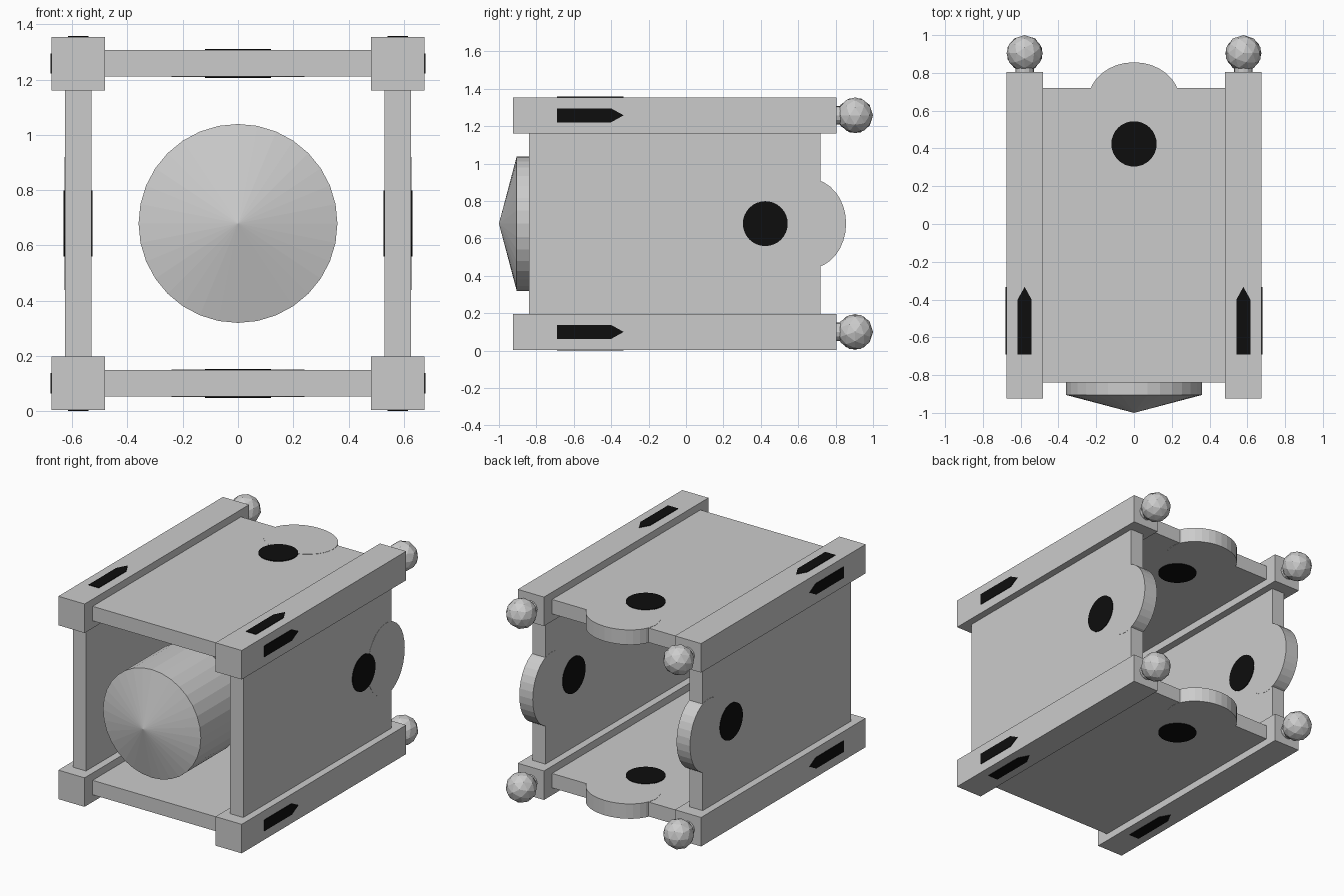
import bpy, bmesh, math
from mathutils import Matrix, Vector

if "Cube" in bpy.data.objects:
    bpy.data.objects.remove(bpy.data.objects["Cube"])

ZC = 0.679  # height of the central axis
black = bpy.data.materials.new("black")
black.diffuse_color = (0.004, 0.004, 0.004, 1)
black.use_nodes = True
black.node_tree.nodes["Principled BSDF"].inputs["Base Color"].default_value = black.diffuse_color


def finish(name, bm, matrix, mat=None):
    bmesh.ops.transform(bm, matrix=matrix, verts=bm.verts)
    bmesh.ops.recalc_face_normals(bm, faces=bm.faces)
    me = bpy.data.meshes.new(name)
    bm.to_mesh(me)
    bm.free()
    ob = bpy.data.objects.new(name, me)
    bpy.context.collection.objects.link(ob)
    if mat:
        me.materials.append(mat)
    return ob


def box(name, lo, hi, matrix):
    lo, hi = Vector(lo), Vector(hi)
    bm = bmesh.new()
    bmesh.ops.create_cube(bm, size=1, matrix=Matrix.Translation((lo + hi) / 2)
                          @ Matrix.Diagonal((*(hi - lo), 1)))
    return finish(name, bm, matrix)


def prism(name, outline, z0, z1, matrix, mat=None):
    bm = bmesh.new()
    face = bm.faces.new([bm.verts.new((x, y, z0)) for x, y in outline])
    ext = bmesh.ops.extrude_face_region(bm, geom=[face])["geom"]
    bmesh.ops.translate(bm, vec=(0, 0, z1 - z0),
                        verts=[v for v in ext if isinstance(v, bmesh.types.BMVert)])
    return finish(name, bm, matrix, mat)


def ellipse(cy, rx, ry, n=32):
    return [(rx * math.cos(i * math.tau / n), cy + ry * math.sin(i * math.tau / n))
            for i in range(n)]


def lathe_cone(name, r1, r2, y0, y1, cx, cz, matrix, n=32):
    # cone or cylinder along y, r1 at y0 and r2 at y1
    bm = bmesh.new()
    m = Matrix.Translation((cx, (y0 + y1) / 2, cz)) @ Matrix.Rotation(-math.pi / 2, 4, 'X')
    bmesh.ops.create_cone(bm, cap_ends=True, segments=n, radius1=r1, radius2=r2,
                          depth=y1 - y0, matrix=m)
    return finish(name, bm, matrix)


arrow = [(-0.037, -0.69), (0.037, -0.69), (0.037, -0.4), (0, -0.333), (-0.037, -0.4)]

# The frame repeats four times around the y axis
for i in range(4):
    q = Matrix.Translation((0, 0, ZC)) @ Matrix.Rotation(i * math.pi / 2, 4, 'Y')
    # panel with rounded rear tab and dark through-disc
    box(f"panel_{i}", (-0.485, -0.84, 0.531), (0.485, 0.72, 0.627), q)
    prism(f"rear_tab_{i}", ellipse(0.66, 0.24, 0.196), 0.5295, 0.6285, q)
    prism(f"dark_disc_{i}", ellipse(0.424, 0.12, 0.12), 0.526, 0.632, q, black)
    # corner rail
    box(f"corner_rail_{i}", (0.482, -0.925, 0.482), (0.675, 0.805, 0.675), q)
    # rail end neck and faceted ball
    lathe_cone(f"ball_neck_{i}", 0.048, 0.048, 0.8, 0.86, 0.579, 0.579, q, 12)
    bm = bmesh.new()
    bmesh.ops.create_icosphere(bm, subdivisions=2, radius=0.096,
                               matrix=Matrix.Translation((0.579, 0.904, 0.579)))
    finish(f"end_ball_{i}", bm, q)
    # arrow markers on the two outer faces of each rail
    for s in (-1, 1):
        prism(f"arrow_marker_{i}_{s}", arrow, 0.66, 0.679,
              q @ Matrix.Translation((0.579 * s, 0, 0)), black)

# Central drum with conical nose
axis = Matrix.Translation((0, 0, ZC))
lathe_cone("drum", 0.36, 0.36, -0.905, -0.48, 0, 0, axis)
lathe_cone("nose_cone", 0.0, 0.36, -1.0, -0.905, 0, 0, axis)
